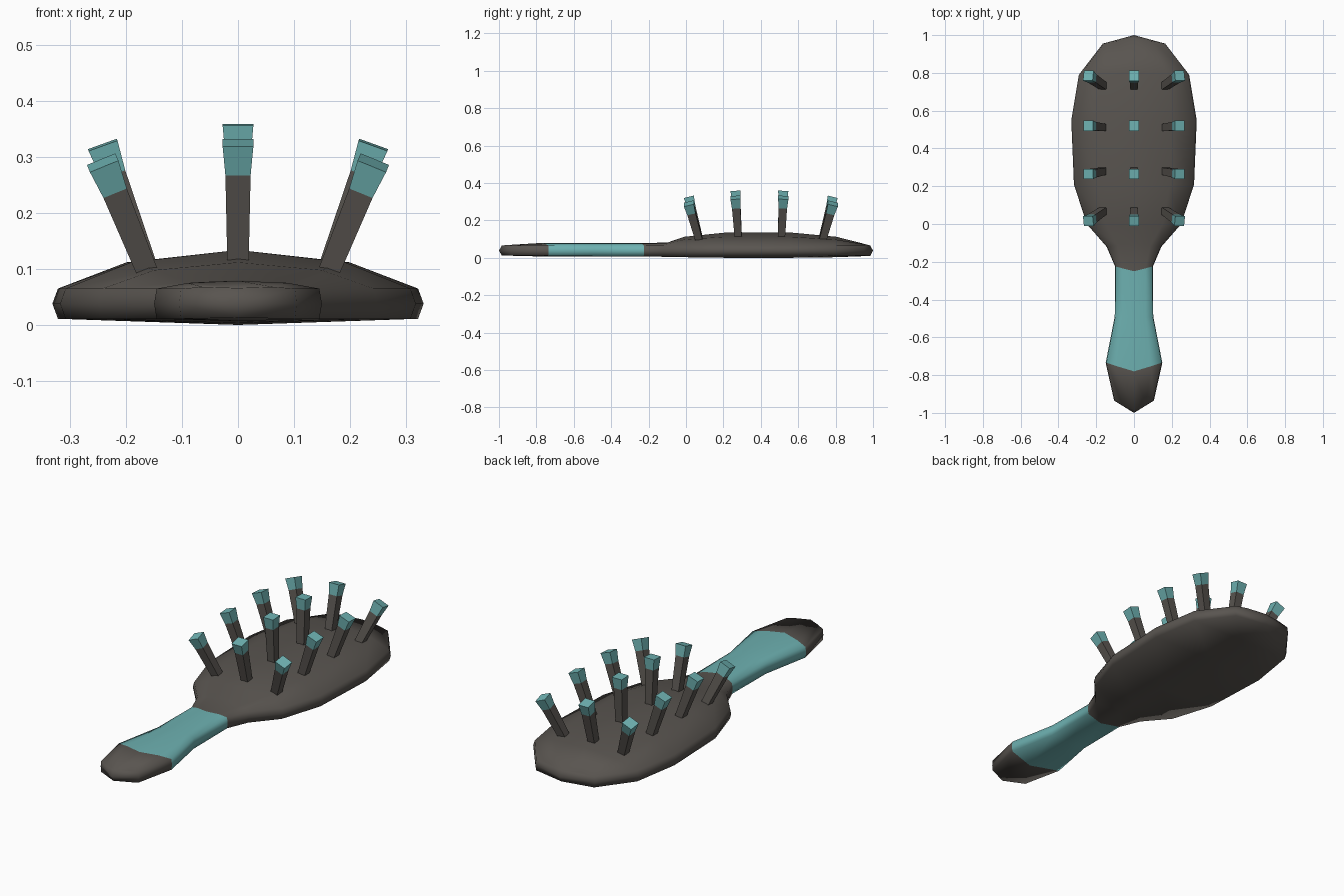
import bpy, bmesh, math
from mathutils import Vector

if "Cube" in bpy.data.objects:
    bpy.data.objects.remove(bpy.data.objects["Cube"])


def material(name, rgb):
    m = bpy.data.materials.new(name)
    m.diffuse_color = (*rgb, 1)
    m.use_nodes = True
    m.node_tree.nodes["Principled BSDF"].inputs["Base Color"].default_value = m.diffuse_color
    return m


DARK = material("dark brown grey", (0.10, 0.09, 0.08))
TEAL = material("teal", (0.155, 0.44, 0.44))


def finish(bm, name, smooth):
    bmesh.ops.recalc_face_normals(bm, faces=bm.faces)
    me = bpy.data.meshes.new(name)
    for f in bm.faces:
        f.smooth = smooth
    bm.to_mesh(me)
    bm.free()
    me.materials.append(DARK)
    me.materials.append(TEAL)
    ob = bpy.data.objects.new(name, me)
    bpy.context.collection.objects.link(ob)
    return ob


# Brush body: cross-sections lofted along y
# (edge y, half width, centre y, shoulder z, centre z, bottom z)
STATIONS = [
    (-0.935, 0.105, -0.985, 0.068, 0.066, 0.013),
    (-0.735, 0.150, -0.780, 0.075, 0.079, 0.007),
    (-0.490, 0.102, -0.490, 0.075, 0.079, 0.007),
    (-0.225, 0.100, -0.250, 0.075, 0.079, 0.007),
    (-0.120, 0.145, -0.100, 0.076, 0.081, 0.005),
    (0.000, 0.250, -0.010, 0.098, 0.112, 0.003),
    (0.210, 0.318, 0.205, 0.112, 0.134, 0.000),
    (0.550, 0.332, 0.570, 0.112, 0.134, 0.000),
    (0.790, 0.292, 0.805, 0.098, 0.112, 0.003),
    (0.955, 0.165, 0.985, 0.070, 0.066, 0.010),
]
bm = bmesh.new()
rings = []
for ye, w, yc, zs, zc, zb in STATIONS:
    ys = yc * 0.4 + ye * 0.6
    half = [(w * 0.97, ye, 0.011), (w, ye, 0.038), (w * 0.97, ye, 0.065), (w * 0.6, ys, zs)]
    pts = [(0, yc, zb)] + half + [(0, yc, zc)]
    pts += [(-x, y, z) for x, y, z in reversed(half)]
    rings.append([bm.verts.new(p) for p in pts])
for i, (a, b) in enumerate(zip(rings, rings[1:])):
    for k in range(10):
        n = (k + 1) % 10
        f = bm.faces.new((a[k], a[n], b[n], b[k]))
        f.material_index = 1 if i in (1, 2) else 0   # teal grip
for ring, y in ((rings[0], -1.0), (rings[-1], 1.0)):
    c = bm.verts.new((0, y, 0.038))
    for s in (1, -1):
        r = [ring[(s * k) % 10] for k in range(6)]
        bm.faces.new((r[0], r[1], r[2], c))
        bm.faces.new((c, r[2], r[3], r[5]))
        bm.faces.new((r[3], r[4], r[5]))
finish(bm, "brush_body", True)


# Bristles: square flaring pins with teal tips, fanned outward
def bristle(name, base, tip):
    base, tip = Vector(base), Vector(tip)
    d = (tip - base).normalized()
    u = Vector((0, 1, 0)).cross(d).normalized()
    v = d.cross(u)
    bm = bmesh.new()
    levels = []
    for p, h in ((base, 0.019), (tip - d * 0.055, 0.0225), (tip, 0.0275)):
        levels.append([bm.verts.new(p + u * h * a + v * h * b)
                       for a, b in ((-1, -1), (1, -1), (1, 1), (-1, 1))])
    for i in range(2):
        for k in range(4):
            n = (k + 1) % 4
            f = bm.faces.new((levels[i][k], levels[i][n], levels[i + 1][n], levels[i + 1][k]))
            f.material_index = i
    bm.faces.new(levels[0])
    bm.faces.new(levels[2]).material_index = 1
    finish(bm, name, False)


# (base y, tip y, drop of the outer rows)
ROWS = [(0.070, 0.015, 0.032), (0.280, 0.265, 0), (0.510, 0.520, 0), (0.730, 0.785, 0.032)]
for r, (yb, yt, drop) in enumerate(ROWS):
    for c in (-1, 0, 1):
        zb = (0.116 if c == 0 else 0.103) - drop * 0.2
        zt = (0.358 if c == 0 else 0.322) - drop
        bristle(f"bristle_{r + 1}_{c + 2}", (c * 0.163, yb, zb), (c * 0.242, yt, zt))
